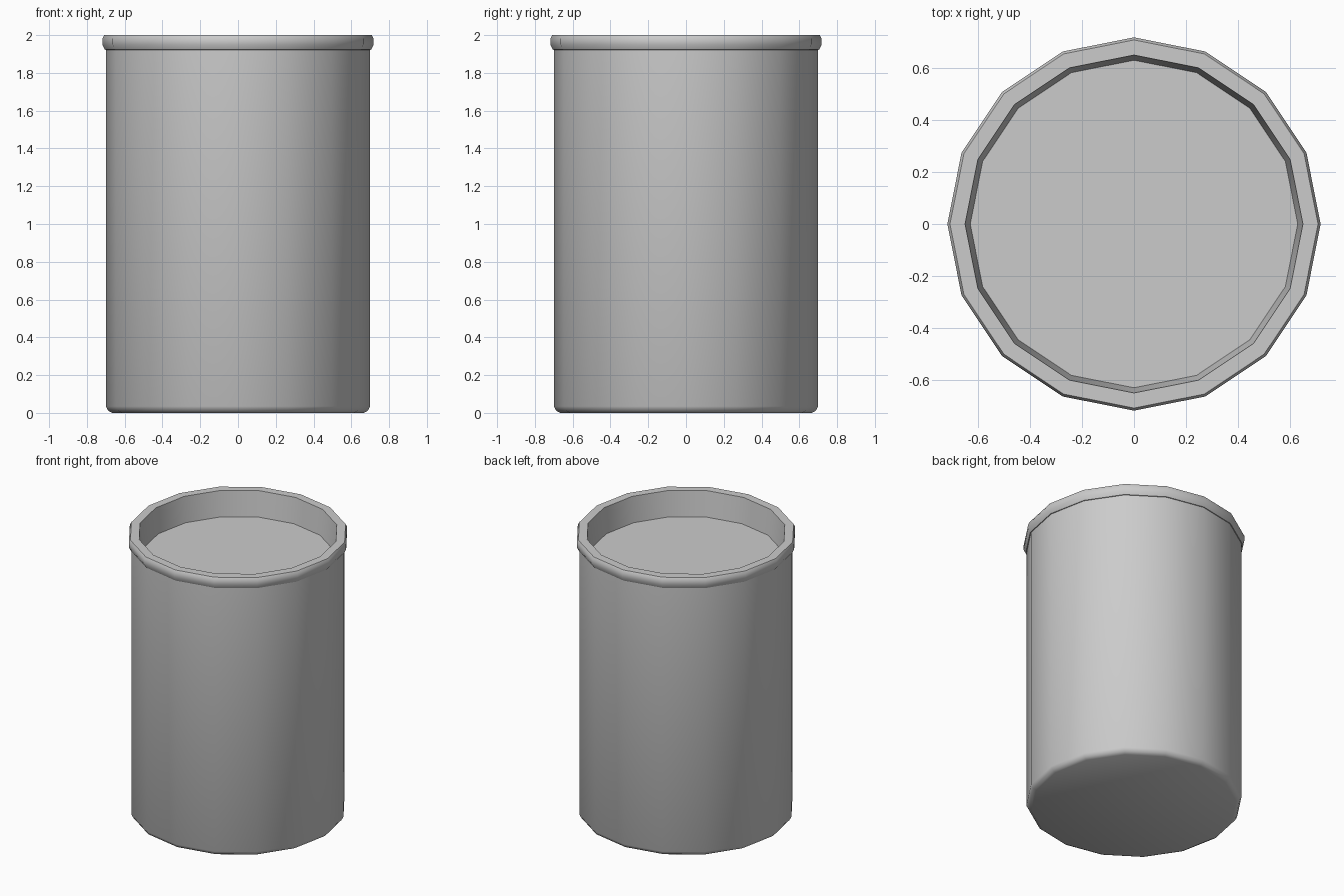
import bpy, bmesh, math

if "Cube" in bpy.data.objects:
    bpy.data.objects.remove(bpy.data.objects["Cube"])

SIDES = 16


def lathe(name, profile):
    """Turn a (radius, z) profile around z, closing both ends with flat caps."""
    bm = bmesh.new()
    rings = []
    for r, z in profile:
        rings.append([bm.verts.new((r * math.cos(2 * math.pi * i / SIDES),
                                    r * math.sin(2 * math.pi * i / SIDES), z))
                      for i in range(SIDES)])
    for a, b in zip(rings, rings[1:]):
        for i in range(SIDES):
            j = (i + 1) % SIDES
            bm.faces.new((a[i], a[j], b[j], b[i]))
    bm.faces.new(list(reversed(rings[0])))
    bm.faces.new(rings[-1])
    mesh = bpy.data.meshes.new(name)
    bm.to_mesh(mesh)
    bm.free()
    obj = bpy.data.objects.new(name, mesh)
    bpy.context.collection.objects.link(obj)
    bpy.context.view_layer.objects.active = obj
    obj.select_set(True)
    bpy.ops.object.shade_smooth_by_angle(angle=math.radians(42))
    obj.select_set(False)
    return obj


# Container: rounded foot, straight wall, rolled rim, shallow tapered recess
lathe("container", [
    (0.665, 0.0), (0.688, 0.012), (0.70, 0.035),
    (0.70, 1.922), (0.705, 1.923), (0.718, 1.95), (0.718, 1.982),
    (0.708, 2.0), (0.65, 2.0), (0.63, 1.82),
])
